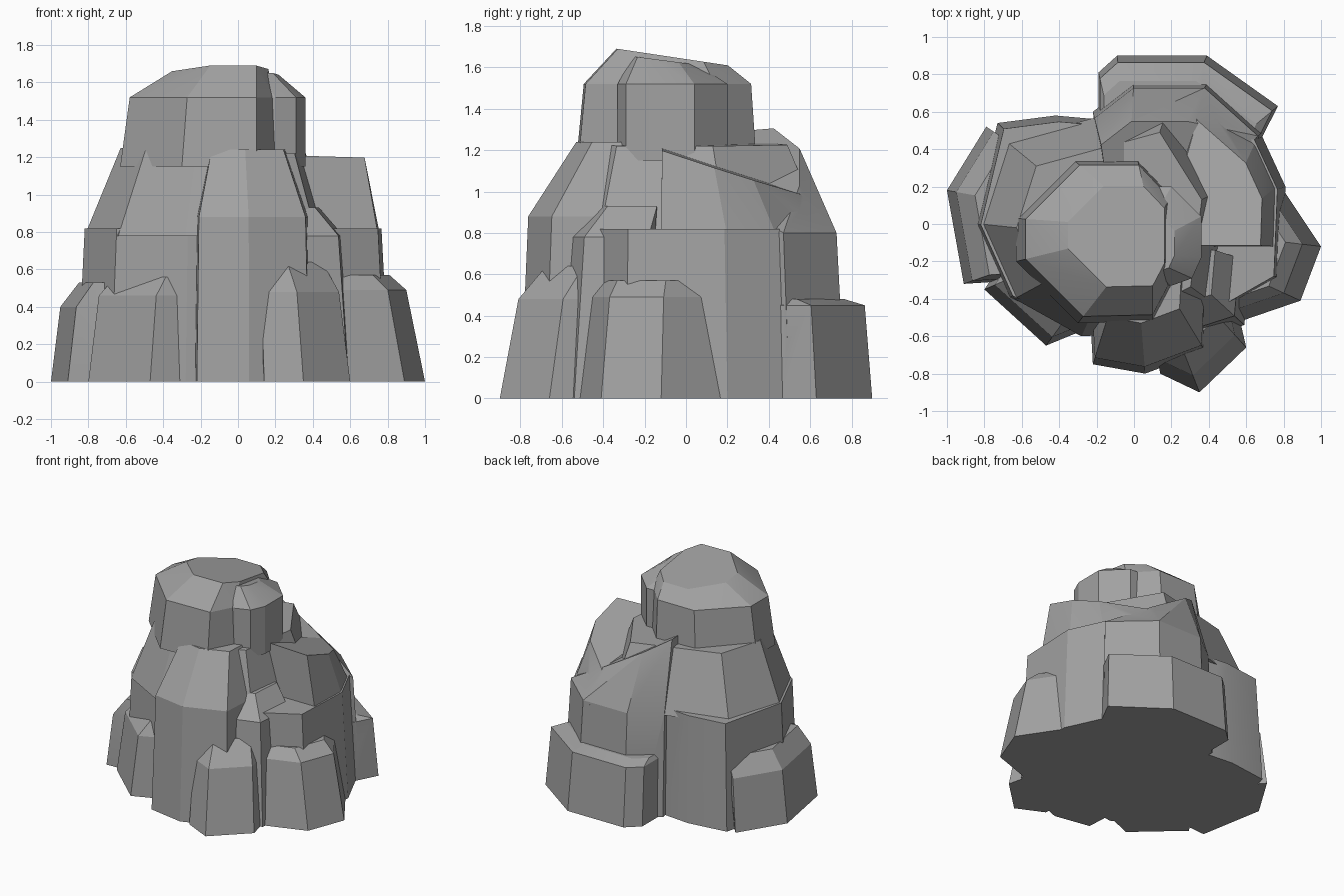
import bpy, bmesh
from math import radians

if "Cube" in bpy.data.objects:
    bpy.data.objects.remove(bpy.data.objects["Cube"])

stone = bpy.data.materials.new("dark_stone")
stone.diffuse_color = (.36, .36, .36, 1)
stone.use_nodes = True
stone.node_tree.nodes["Principled BSDF"].inputs["Base Color"].default_value = stone.diffuse_color
chunks = []


def chunk(name, outline, levels, base=0.0, center=(0, 0), tilt=(0, 0)):
    """Faceted boulder: an outline at the base, shrunk toward a center at each
    (height, scale) level; the last level is a tilted plane. Wrapped in a hull."""
    bm = bmesh.new()
    for i, (z, s) in enumerate([(base, 1.0)] + levels):
        tx, ty = tilt if i == len(levels) else (0, 0)
        for x, y in outline:
            px = center[0] + (x - center[0]) * s
            py = center[1] + (y - center[1]) * s
            bm.verts.new((px, py, z + tx * px + ty * py))
    bmesh.ops.convex_hull(bm, input=bm.verts[:])
    bmesh.ops.delete(bm, geom=[v for v in bm.verts if not v.link_faces], context='VERTS')
    bmesh.ops.dissolve_limit(bm, angle_limit=radians(2), verts=bm.verts[:], edges=bm.edges[:])
    bmesh.ops.recalc_face_normals(bm, faces=bm.faces[:])
    mesh = bpy.data.meshes.new(name)
    bm.to_mesh(mesh)
    bm.free()
    mesh.materials.append(stone)
    ob = bpy.data.objects.new(name, mesh)
    bpy.context.collection.objects.link(ob)
    chunks.append(ob)


# Main mass, then the back bulge sloping down to the right
chunk("rock",
      [(-.86, 0), (-.73, .54), (-.42, .58), (.68, .48), (.81, .2),
       (.79, -.29), (.42, -.5), (-.28, -.6), (-.68, -.4)],
      [(.82, .95)], center=(-.05, -.08))
chunk("back_bulge", [(-.22, .6), (0, .77), (.4, .77), (.7, .5), (.3, 0), (-.15, .1)],
      [(.8, .95), (1.2, .74)], center=(-.05, -.08), tilt=(-.6, 0))

# Upper mass and right shoulder
chunk("upper_mass",
      [(-.82, 0), (-.68, .44), (-.28, .55), (.2, .68), (.5, .2), (.42, -.42),
       (.1, -.58), (-.28, -.6), (-.64, -.4)],
      [(1.23, .75)], base=.78, center=(-.05, -.08), tilt=(-.03, 0))
chunk("right_shoulder",
      [(.32, .73), (.65, .44), (.76, .2), (.75, -.12), (.3, -.12), (.2, .3)],
      [(1.18, .79)], base=.78, center=(.4, -.1), tilt=(-.03, -.33))

# Crown and its narrower right side
chunk("crown",
      [(-.63, -.2), (-.63, .03), (-.32, .34), (.02, .34), (.2, .15),
       (.2, -.33), (.1, -.52), (-.3, -.53)],
      [(1.52, .93), (1.64, .62)], base=1.15, center=(.1, -.02), tilt=(0, -.15))
chunk("crown_side",
      [(0, -.3), (.2, -.33), (.31, -.29), (.36, -.18), (.36, .04), (.2, .2), (0, .2)],
      [(1.52, 1), (1.62, .6)], base=1.15, center=(0, -.15), tilt=(0, -.13))

# Tall front buttress and the column beside it
chunk("front_buttress",
      [(-.22, -.75), (.06, -.8), (.38, -.68), (.4, -.3), (-.25, -.2)],
      [(.88, .95), (1.24, .64)], center=(0, -.05))
chunk("front_right_column", [(.34, -.62), (.59, -.54), (.62, -.2), (.3, -.2)],
      [(.78, .91), (.93, .7)])

# Low skirt boulders leaning in around the foot
chunk("front_right_boulder", [(.14, -.8), (.35, -.9), (.6, -.66), (.54, -.4), (.15, -.4)],
      [(.48, .9), (.64, .75)])
chunk("right_boulder", [(.54, -.53), (.89, -.41), (1, -.12), (.8, .18), (.5, 0)],
      [(.49, .9), (.57, .81)])
chunk("back_boulder",
      [(-.19, .6), (-.19, .81), (-.09, .9), (.39, .9), (.77, .63), (.6, .3)],
      [(.45, .96), (.48, .85)])
chunk("left_boulder", [(-1, .18), (-.79, .52), (-.6, .3), (-.6, -.3), (-.91, -.32)],
      [(.4, .95), (.53, .85)])
chunk("front_left_boulder", [(-.8, -.35), (-.47, -.65), (-.3, -.58), (-.3, -.3), (-.7, -.2)],
      [(.46, .93), (.56, .82)])

# Fuse all chunks into one solid rock
rock, *parts = chunks
for part in parts:
    mod = rock.modifiers.new(part.name, 'BOOLEAN')
    mod.operation = 'UNION'
    mod.solver = 'EXACT'
    mod.object = part
bpy.context.view_layer.objects.active = rock
rock.select_set(True)
for mod in list(rock.modifiers):
    bpy.ops.object.modifier_apply(modifier=mod.name)
for part in parts:
    bpy.data.objects.remove(part)

# Blend only the gentlest facets
bpy.ops.object.shade_smooth_by_angle(angle=radians(15))
